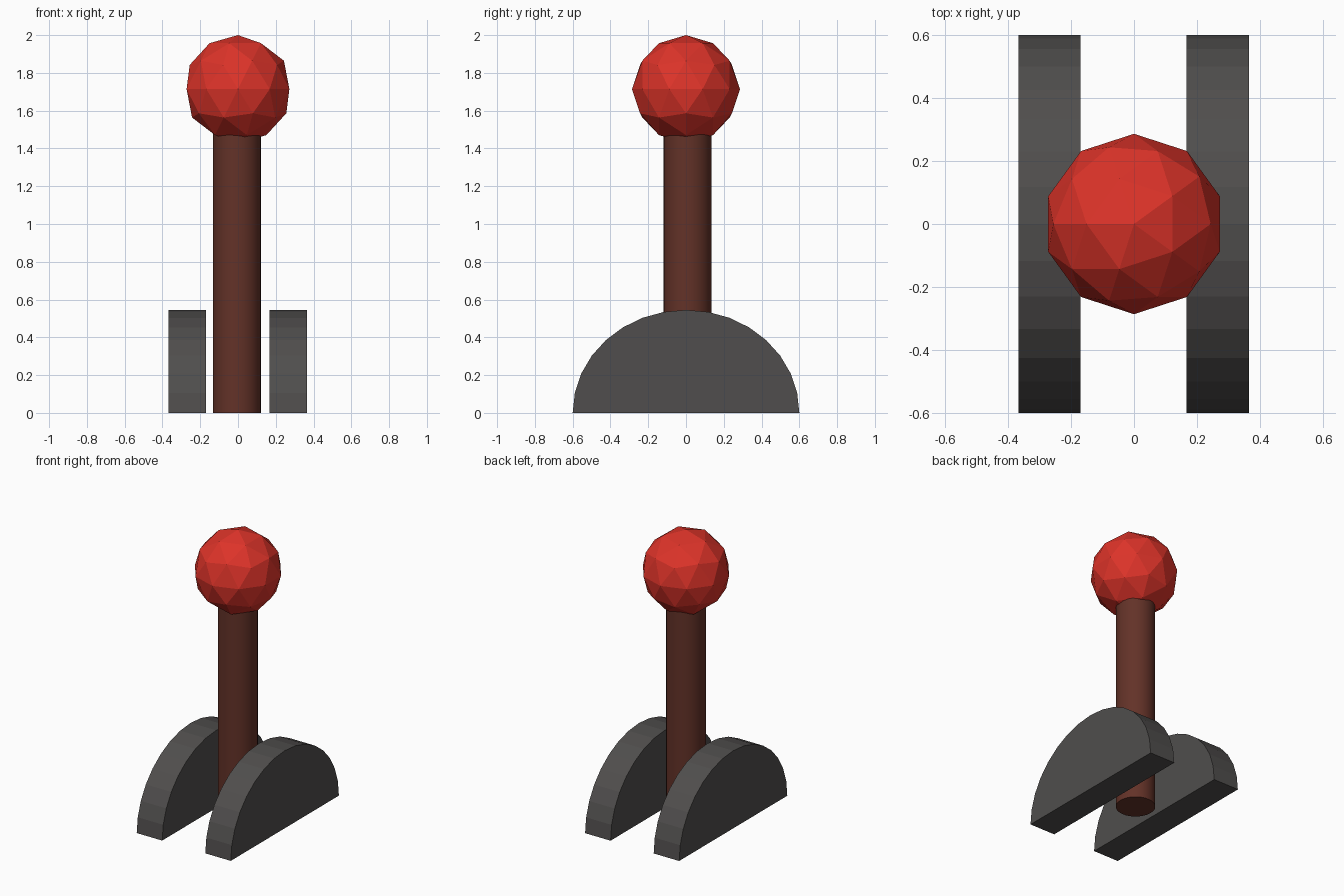
import bpy, bmesh, math

if "Cube" in bpy.data.objects:
    bpy.data.objects.remove(bpy.data.objects["Cube"])


def material(name, rgb):
    m = bpy.data.materials.new(name)
    m.diffuse_color = (*rgb, 1)
    m.use_nodes = True
    m.node_tree.nodes["Principled BSDF"].inputs["Base Color"].default_value = m.diffuse_color
    return m


red = material("red", (0.72, 0.033, 0.022))
brown = material("dark red brown", (0.125, 0.032, 0.021))
grey = material("dark grey", (0.08, 0.076, 0.074))


# Half-round side plates
def side_plate(name, x0, x1):
    bm = bmesh.new()
    arc = [math.pi * i / 16 for i in range(17)]
    face = bm.faces.new([bm.verts.new((x0, 0.6 * math.cos(a), 0.545 * math.sin(a)))
                         for a in arc])
    new = bmesh.ops.extrude_face_region(bm, geom=[face])["geom"]
    bmesh.ops.translate(bm, vec=(x1 - x0, 0, 0),
                        verts=[v for v in new if isinstance(v, bmesh.types.BMVert)])
    bmesh.ops.recalc_face_normals(bm, faces=bm.faces)
    mesh = bpy.data.meshes.new(name)
    bm.to_mesh(mesh)
    bm.free()
    mesh.materials.append(grey)
    bpy.context.collection.objects.link(bpy.data.objects.new(name, mesh))


side_plate("left_plate", -0.367, -0.169)
side_plate("right_plate", 0.166, 0.364)

# Lever rod
bpy.ops.mesh.primitive_cylinder_add(vertices=32, radius=0.127, depth=1.5,
                                    location=(-0.006, 0.008, 0.75))
rod = bpy.context.object
rod.name = "lever_rod"
rod.data.materials.append(brown)
bpy.ops.object.shade_smooth_by_angle(angle=math.radians(30))

# Faceted ball knob
bpy.ops.mesh.primitive_ico_sphere_add(subdivisions=2, radius=0.286,
                                      location=(0, 0, 1.714), rotation=(0, 0, math.pi))
knob = bpy.context.object
knob.name = "ball_knob"
knob.data.materials.append(red)
